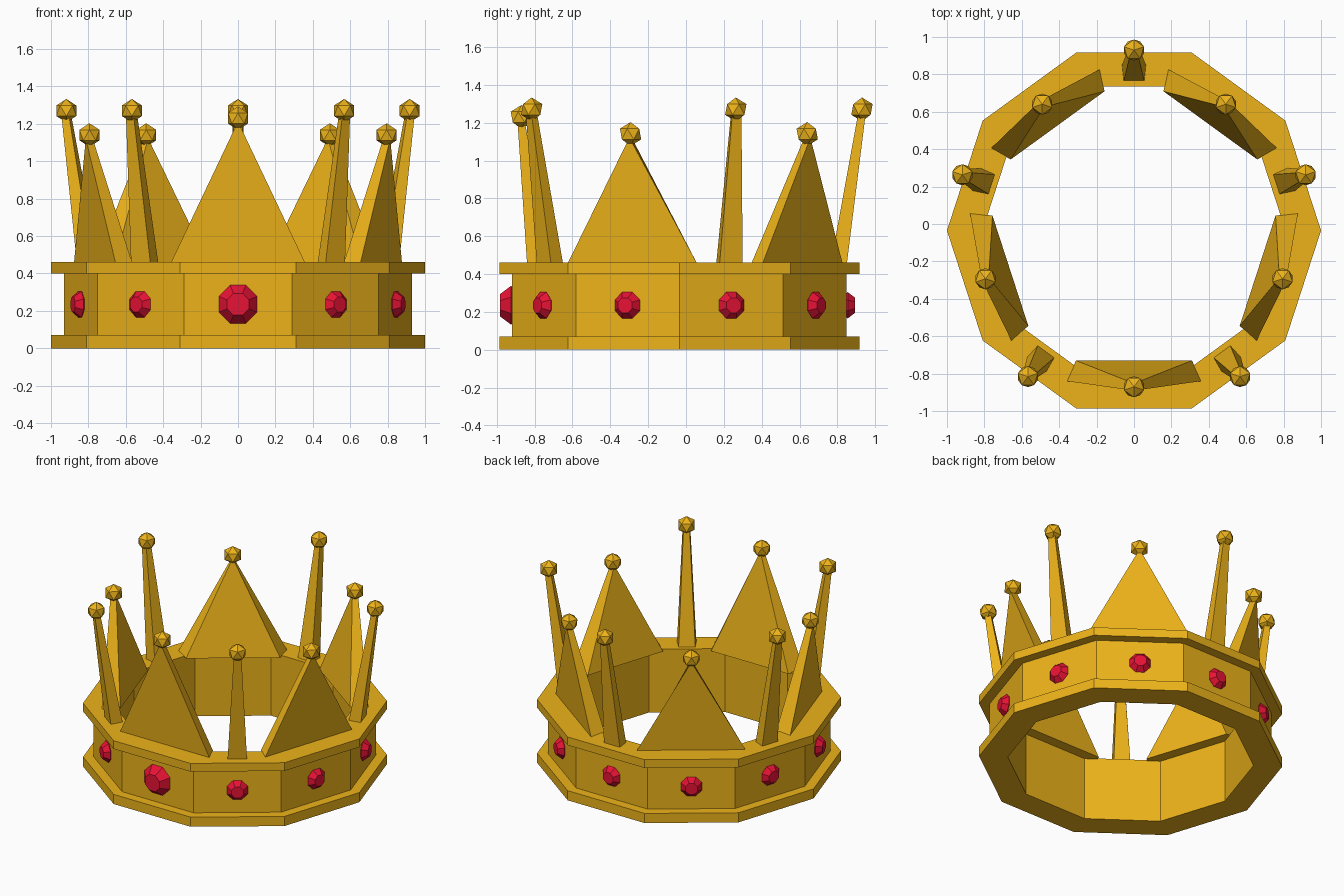
import bpy, bmesh, math
from mathutils import Matrix, Vector

if "Cube" in bpy.data.objects:
    bpy.data.objects.remove(bpy.data.objects["Cube"])

CY = -0.035   # ring centre in y
SIDES = 10


def material(name, rgb):
    m = bpy.data.materials.new(name)
    m.diffuse_color = (*rgb, 1)
    m.use_nodes = True
    m.node_tree.nodes["Principled BSDF"].inputs["Base Color"].default_value = m.diffuse_color
    return m


GOLD = material("gold", (0.85, 0.45, 0.01))
RED = material("red_gem", (0.80, 0.006, 0.035))


def finish(bm, name, mat, angle=0):
    """Turn bm (built along +x) into an object rotated about the ring axis."""
    bmesh.ops.recalc_face_normals(bm, faces=bm.faces)
    bm.transform(Matrix.Translation((0, CY, 0)) @ Matrix.Rotation(math.radians(angle), 4, 'Z'))
    me = bpy.data.meshes.new(name)
    bm.to_mesh(me)
    bm.free()
    me.materials.append(mat)
    ob = bpy.data.objects.new(name, me)
    bpy.context.collection.objects.link(ob)
    return ob


def loft(bm, rings):
    """Skin between closed loops of points and cap both ends."""
    loops = [[bm.verts.new(p) for p in r] for r in rings]
    n = len(loops[0])
    for a, b in zip(loops, loops[1:]):
        for i in range(n):
            j = (i + 1) % n
            bm.faces.new((a[i], a[j], b[j], b[i]))
    bm.faces.new(loops[0])
    bm.faces.new(loops[-1])


# Ten-sided band with a flange at top and bottom
def band():
    profile = [(0.81, 0), (1, 0), (1, 0.07), (0.93, 0.07),
               (0.93, 0.40), (1, 0.40), (1, 0.46), (0.81, 0.46)]
    bm = bmesh.new()
    cols = []
    for k in range(SIDES):
        a = 2 * math.pi * k / SIDES
        cols.append([bm.verts.new((r * math.cos(a), r * math.sin(a), z)) for r, z in profile])
    n = len(profile)
    for k in range(SIDES):
        a, b = cols[k], cols[(k + 1) % SIDES]
        for i in range(n):
            j = (i + 1) % n
            bm.faces.new((a[i], b[i], b[j], a[j]))
    finish(bm, "band", GOLD)


# Tapered tine: each section is (inner radius, inner half width, outer radius, outer half width, z)
def tine(name, angle, sections):
    bm = bmesh.new()
    loft(bm, [[(ri, -wi, z), (ro, -wo, z), (ro, wo, z), (ri, wi, z)]
              for ri, wi, ro, wo, z in sections])
    finish(bm, name, GOLD, angle)


# Faceted ball on the tip of a tine
def ball(name, angle, r, z):
    bm = bmesh.new()
    bmesh.ops.create_icosphere(bm, subdivisions=1, radius=0.063,
                               matrix=Matrix.Translation((r, 0, z)))
    finish(bm, name, GOLD, angle)


# Eight-sided cut gem with a flat table
def gem(name, angle, radius, table, depth):
    def octagon(r, x):
        return [(x, r * math.cos(math.radians(22.5 + 45 * i)),
                 0.235 + r * math.sin(math.radians(22.5 + 45 * i))) for i in range(8)]
    bm = bmesh.new()
    loft(bm, [octagon(radius * 0.7, 0.86), octagon(radius, 0.89), octagon(table, 0.887 + depth)])
    finish(bm, name, RED, angle)


band()
for k in range(SIDES):
    ang = 270 + 36 * k
    front = k == 0
    if k % 2 == 0:
        zb = 1.23 if front else 1.14
        tine(f"wide_tine_{k}", ang, [(0.695, 0.31, 0.805, 0.36, 0.455),
                                     (0.815, 0.006, 0.855, 0.006, zb - 0.03)])
        ball(f"wide_tine_ball_{k}", ang, 0.835, zb)
    else:
        tine(f"narrow_tine_{k}", ang, [(0.80, 0.055, 0.885, 0.064, 0.455),
                                       (0.945, 0.02, 0.985, 0.025, 1.25)])
        ball(f"narrow_tine_ball_{k}", ang, 0.965, 1.27)
    if front:
        gem("front_gem", ang, 0.111, 0.063, 0.062)
    else:
        gem(f"small_gem_{k}", ang, 0.075, 0.043, 0.042)
